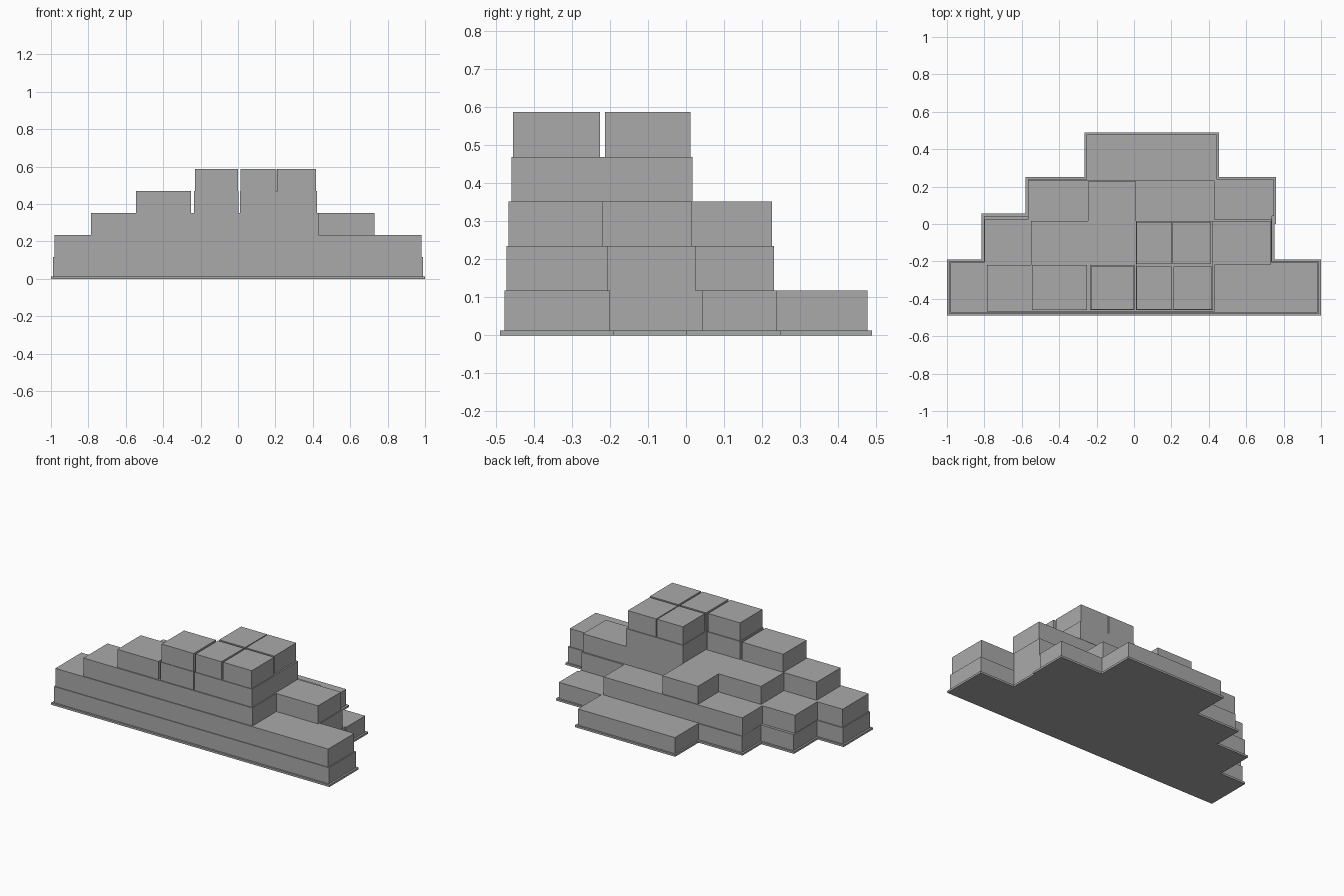
import bpy
import bmesh

cube = bpy.data.objects.get("Cube")
if cube:
    bpy.data.objects.remove(cube, do_unlink=True)

# Single stone colour
stone = bpy.data.materials.new("plain grey")
stone.use_nodes = True
stone.diffuse_color = (0.4, 0.4, 0.4, 1)
stone.node_tree.nodes["Principled BSDF"].inputs["Base Color"].default_value = stone.diffuse_color

PLATE = 0.013
COURSE = 0.1175


def prism(name, outline, bottom, top):
    """Extrude a flat outline between two heights."""
    mesh = bpy.data.meshes.new(name)
    bm = bmesh.new()
    face = bm.faces.new([bm.verts.new((x, y, bottom)) for x, y in outline])
    extruded = bmesh.ops.extrude_face_region(bm, geom=[face])["geom"]
    verts = [item for item in extruded if isinstance(item, bmesh.types.BMVert)]
    bmesh.ops.translate(bm, verts=verts, vec=(0, 0, top - bottom))
    bmesh.ops.recalc_face_normals(bm, faces=bm.faces)
    bm.to_mesh(mesh)
    bm.free()
    mesh.materials.append(stone)
    obj = bpy.data.objects.new(name, mesh)
    bpy.context.collection.objects.link(obj)
    return obj


def course(level, row, front, back, *spans):
    """Lay one row of blocks; each span is a left-to-right pair along x."""
    bottom = max(PLATE, (level - 1) * COURSE)
    top = level * COURSE
    for number, (start, end) in enumerate(spans, start=1):
        outline = [(start, front), (end, front), (end, back), (start, back)]
        prism(f"course_{level}_{row}_block_{number}", outline, bottom, top)


# Stepped base plate
prism("base_plate", [
    (-1, -0.49), (1, -0.49), (1, -0.19), (0.75, -0.19), (0.75, 0), (0.76, 0),
    (0.76, 0.25), (0.455, 0.25), (0.455, 0.49), (-0.265, 0.49), (-0.265, 0.25),
    (-0.58, 0.25), (-0.58, 0.055), (-0.815, 0.055), (-0.815, -0.19), (-1, -0.19),
], 0, PLATE)

# First course: four rows stepping back
course(1, "front_row", -0.478, -0.2, (-0.988, 0.988))
course(1, "middle_row", -0.2, 0.043, (-0.803, 0.738))
course(1, "rear_row", 0.043, 0.238, (-0.568, 0.748))
course(1, "back_row", 0.238, 0.478, (-0.255, 0.443))

# Second course
course(2, "front_row", -0.473, -0.206, (-0.982, 0.98))
course(2, "middle_row", -0.206, 0.025, (-0.8, 0.735))
course(2, "rear_row", 0.025, 0.232, (-0.567, 0.43))

# Third course
course(3, "front_row", -0.467, -0.22, (-0.785, 0.43))
course(3, "middle_row", -0.22, 0.015, (-0.55, 0.43), (0.43, 0.73))
course(3, "rear_row", 0.015, 0.227, (-0.245, 0.01))

# Fourth course
course(4, "front_row", -0.46, -0.22, (-0.545, -0.25), (-0.235, 0.003), (0.01, 0.423))
course(4, "middle_row", -0.22, 0.017, (0.01, 0.42))

# Separate cap blocks on top
course(5, "front_row", -0.456, -0.226, (-0.23, 0), (0.014, 0.2), (0.212, 0.418))
course(5, "middle_row", -0.213, 0.012, (0.014, 0.2), (0.206, 0.41))
